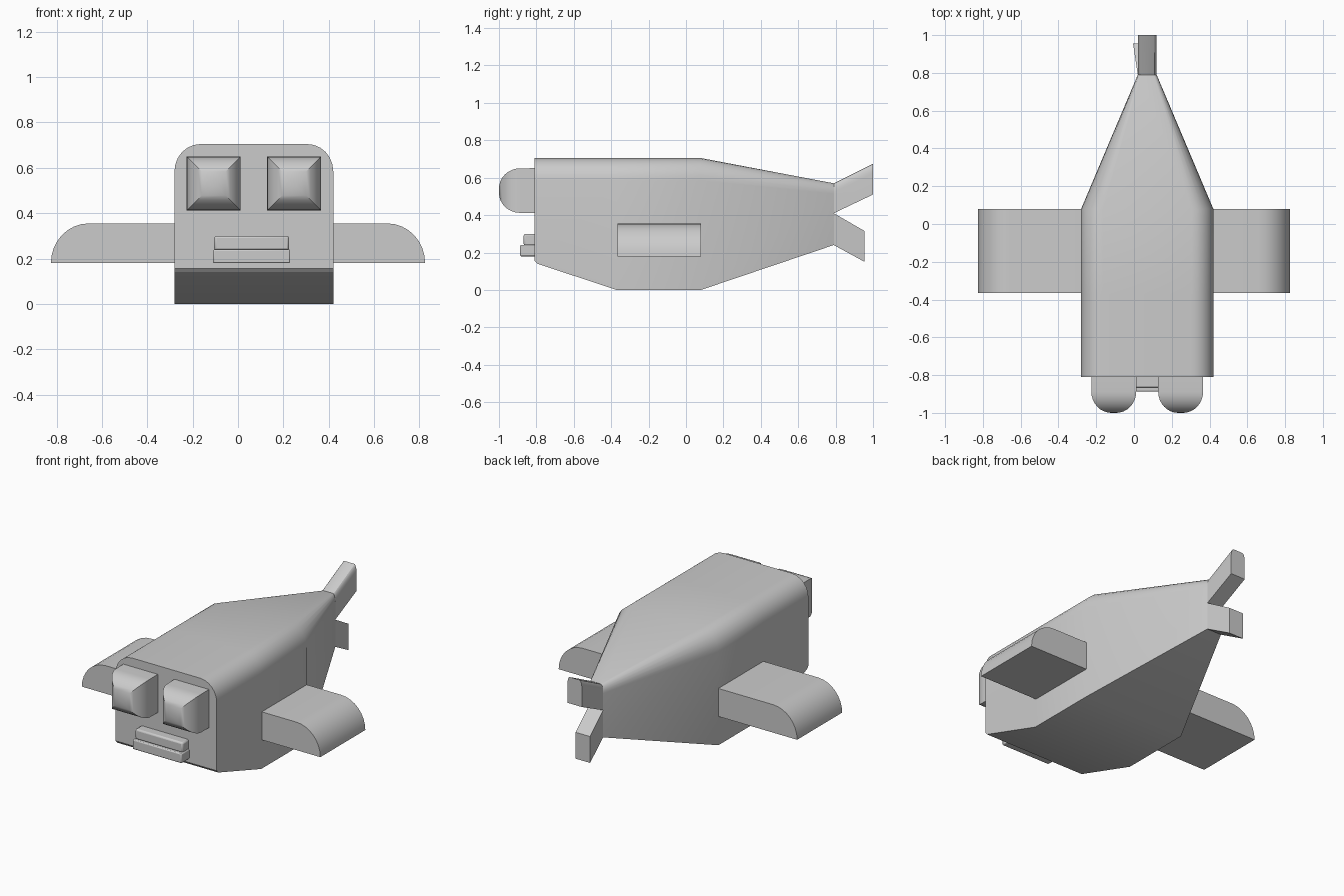
import bpy, bmesh
from math import sin, cos, pi, radians

if "Cube" in bpy.data.objects:
    bpy.data.objects.remove(bpy.data.objects["Cube"])

CX = 0.07  # centre line of the body


def loft(name, rings, bevel=0.0):
    """Skin a list of equal-sized point rings and cap both ends."""
    bm = bmesh.new()
    loops = [[bm.verts.new(p) for p in ring] for ring in rings]
    n = len(loops[0])
    for a, b in zip(loops, loops[1:]):
        for i in range(n):
            j = (i + 1) % n
            bm.faces.new((a[i], a[j], b[j], b[i]))
    bm.faces.new(loops[0])
    bm.faces.new(loops[-1])
    bmesh.ops.recalc_face_normals(bm, faces=bm.faces)
    mesh = bpy.data.meshes.new(name)
    bm.to_mesh(mesh)
    bm.free()
    ob = bpy.data.objects.new(name, mesh)
    bpy.context.collection.objects.link(ob)
    if bevel:
        mod = ob.modifiers.new("bevel", 'BEVEL')
        mod.width, mod.segments = bevel, 2
    bpy.ops.object.select_all(action='DESELECT')
    ob.select_set(True)
    bpy.context.view_layer.objects.active = ob
    bpy.ops.object.shade_smooth_by_angle(angle=radians(28))
    return ob


def arch(y, half, zb, zt, rx, rz, cx=CX, seg=6):
    """Flat-bottomed section with rounded top corners."""
    pts = [(cx - half, y, zb), (cx + half, y, zb)]
    for side in (1, -1):
        for i in range(seg + 1):
            t = pi / 2 * (i if side == 1 else seg - i) / seg
            pts.append((cx + side * (half - rx + rx * cos(t)), y, zt - rz + rz * sin(t)))
    return pts


def rect(y, x0, x1, z0, z1):
    return [(x0, y, z0), (x1, y, z0), (x1, y, z1), (x0, y, z1)]


# Body: blunt front, sloped chin, tapering rear
loft("body", [
    arch(-0.81, 0.35, 0.157, 0.705, 0.115, 0.12),
    arch(-0.795, 0.35, 0.14, 0.705, 0.115, 0.12),
    arch(-0.37, 0.35, 0.0, 0.705, 0.115, 0.12),
    arch(0.08, 0.35, 0.0, 0.705, 0.115, 0.12),
    arch(0.79, 0.05, 0.24, 0.57, 0.0165, 0.056),
])

# Tail fins: upper follows the rounded tail end, lower drifts to one side
loft("upper_tail_fin", [
    arch(0.79, 0.05, 0.41, 0.57, 0.0165, 0.05),
    arch(1.0, 0.05, 0.51, 0.675, 0.0165, 0.05),
])
loft("lower_tail_fin", [
    rect(0.79, 0.02, 0.12, 0.24, 0.41),
    rect(0.955, -0.005, 0.095, 0.15, 0.315),
])

# Eyes: square domes
for side, name in ((-1, "left_eye"), (1, "right_eye")):
    x, z = CX + side * 0.177, 0.531
    rings = [rect(-0.80, x - 0.119, x + 0.119, z - 0.12, z + 0.12)]
    for i in range(9):
        t = pi / 2 * i / 8
        h, y = 0.012 + 0.107 * cos(t), -0.887 - 0.113 * sin(t)
        rings.append(rect(y, x - h, x + h, z - h, z + h))
    loft(name, rings)

# Mouth: two stacked lips
loft("upper_lip", [rect(-0.80, -0.105, 0.225, 0.236, 0.30),
                   rect(-0.868, -0.105, 0.225, 0.236, 0.30)], 0.01)
loft("lower_lip", [rect(-0.80, -0.11, 0.23, 0.18, 0.24),
                   rect(-0.887, -0.11, 0.23, 0.18, 0.24)], 0.006)

# Wings: flat slabs with a quarter-round outer edge
for side, root, name in ((-1, 0.28, "left_wing"), (1, 0.42, "right_wing")):
    prof = [(root - 0.01, 0.355), (root - 0.01, 0.18)]
    prof += [(0.658 + 0.167 * cos(pi / 2 * i / 8), 0.18 + 0.175 * sin(pi / 2 * i / 8))
             for i in range(9)]
    loft(name, [[(side * x, y, z) for x, z in prof] for y in (-0.365, 0.08)])
